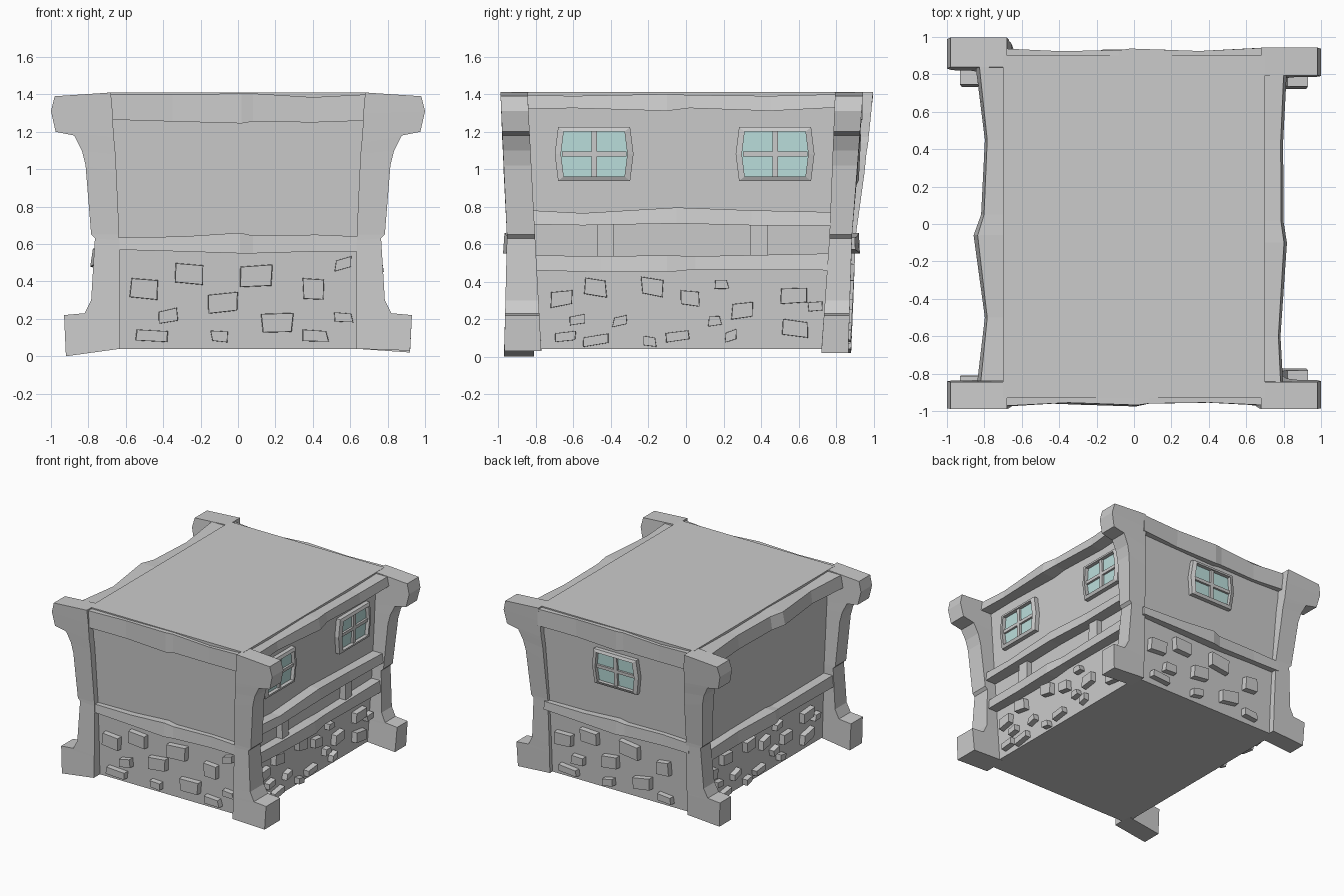
import bpy, random
from mathutils import Vector

if "Cube" in bpy.data.objects:
    bpy.data.objects.remove(bpy.data.objects["Cube"])

random.seed(4)
H = 1.41
# wall distance from the centre axis at the bottom and at the top
WALL = {"front": (0.89, 0.93), "right": (0.67, 0.70), "back": (0.83, 0.90), "left": (0.67, 0.70)}


def place(side, u, z, d):
    """u runs along the wall, z up, d outward from the wall surface."""
    lo, hi = WALL[side]
    d += lo + (hi - lo) * z / H
    return {"front": Vector((u, -d, z)), "right": Vector((d, u, z)),
            "back": Vector((-u, d, z)), "left": Vector((-d, -u, z))}[side]


def make(name, verts, faces, mat=None):
    import bmesh
    me = bpy.data.meshes.new(name)
    me.from_pydata(verts, [], faces)
    bm = bmesh.new()
    bm.from_mesh(me)
    bmesh.ops.recalc_face_normals(bm, faces=bm.faces)
    bm.to_mesh(me)
    bm.free()
    ob = bpy.data.objects.new(name, me)
    bpy.context.collection.objects.link(ob)
    if mat:
        me.materials.append(mat)
    return ob


def loft(rings, closed=False):
    """Skin equal-length rings; either cap the ends or close into a loop."""
    n, m = len(rings[0]), len(rings)
    verts = [p for r in rings for p in r]
    faces = []
    for i in range(m if closed else m - 1):
        a, b = i * n, (i + 1) % m * n
        faces += [(a + k, a + (k + 1) % n, b + (k + 1) % n, b + k) for k in range(n)]
    if not closed:
        faces += [tuple(range(n)), tuple(range((m - 1) * n, m * n))]
    return verts, faces


def slab(side, outline, d0, d1, taper=1.0):
    cu = sum(p[0] for p in outline) / len(outline)
    cz = sum(p[1] for p in outline) / len(outline)
    return loft([[place(side, u, z, d0) for u, z in outline],
                 [place(side, cu + (u - cu) * taper, cz + (z - cz) * taper, d1) for u, z in outline]])


def merge(parts):
    verts, faces = [], []
    for v, f in parts:
        o = len(verts)
        verts += v
        faces += [tuple(i + o for i in q) for q in f]
    return verts, faces


# House body, slightly wider at the top
rings = []
for z in (0.04, H):
    fy, by = place("front", 0, z, 0).y, place("back", 0, z, 0).y
    x = place("right", 0, z, 0).x
    rings.append([Vector((-x, fy, z)), Vector((x, fy, z)), Vector((x, by, z)), Vector((-x, by, z))])
make("house_body", *loft(rings))

# Corner posts: rows of inner x, inner z, outer x, outer z
ROWS = [(.63, .04, .92, .03), (.63, .21, .93, .22), (.63, .22, .82, .23), (.63, .28, .785, .30),
        (.635, .62, .765, .63), (.635, .65, .785, .65), (.65, .98, .815, 1.02), (.655, 1.08, .835, 1.10),
        (.66, 1.14, .875, 1.18), (.665, 1.17, .975, 1.20), (.67, 1.30, 1.0, 1.31), (.68, H, .98, 1.39)]


def post(name, sx, spans, drop):
    def span(z):
        a, b, t = (0, 1, z / .64) if z < .64 else (1, 2, (z - .64) / (H - .64))
        return [spans[a][k] + (spans[b][k] - spans[a][k]) * t for k in (0, 1)]
    rings = []
    for i, (xi, zi, xo, zo) in enumerate(ROWS):
        if i == 0:
            zo -= drop
        y0, y1 = span(zo)
        rings.append([Vector((sx * xi, y0, zi)), Vector((sx * xo, y0, zo)),
                      Vector((sx * xo, y1, zo)), Vector((sx * xi, y1, zi))])
    make(name, *loft(rings))


post("front_right_post", 1, [(-.97, -.77), (-.955, -.805), (-.99, -.845)], 0)
post("front_left_post", -1, [(-.97, -.81), (-.955, -.815), (-.99, -.845)], .03)
post("back_right_post", 1, [(.72, .865), (.765, .885), (.795, .945)], .01)
post("back_left_post", -1, [(.73, .88), (.775, .905), (.84, 1.0)], .01)


# Rough wooden beams: rows of position, lower z, upper z, depth
def beam(name, side, rows):
    rings = []
    for u, lo, hi, d in rows:
        rings.append([place(side, u, lo, -.04), place(side, u, lo, d),
                      place(side, u, hi, d * .85), place(side, u, hi, -.04)])
    make(name, *loft(rings))


TOP = [(-.69, 1.265, 1.40, .05), (-.35, 1.255, 1.40, .03), (.02, 1.245, 1.405, .045),
       (.08, 1.255, 1.405, .035), (.40, 1.25, 1.385, .03), (.69, 1.26, 1.40, .045)]
BELT = [(-.66, .57, .635, .045), (-.30, .56, .64, .06), (.01, .55, .66, .07),
        (.08, .55, .645, .055), (.42, .56, .65, .045), (.66, .56, .64, .05)]
for side in ("front", "back"):
    beam(side + "_top_beam", side, TOP)
    beam(side + "_belt_beam", side, BELT)
beam("right_top_beam", "right", [(-.87, 1.32, 1.395, .10), (-.60, 1.325, 1.39, .085), (-.10, 1.31, 1.40, .12),
                                 (.02, 1.325, 1.395, .10), (.45, 1.31, 1.39, .10), (.84, 1.33, 1.40, .12)])
beam("left_top_beam", "left", [(-.85, 1.30, 1.40, .15), (-.45, 1.28, 1.39, .10), (-.05, 1.29, 1.395, .12),
                               (.06, 1.30, 1.40, .16), (.50, 1.29, 1.39, .10), (.84, 1.30, 1.40, .14)])
beam("right_upper_belt", "right", [(-.83, .705, .78, .09), (-.55, .70, .765, .10), (-.05, .71, .795, .10),
                                   (.35, .70, .78, .09), (.80, .70, .77, .10)])
beam("right_lower_belt", "right", [(-.82, .46, .54, .08), (-.45, .45, .535, .09), (-.10, .45, .54, .10),
                                   (.05, .465, .535, .08), (.78, .46, .55, .09)])
beam("left_belt", "left", [(-.80, .48, .56, .09), (-.40, .47, .57, .08), (.05, .48, .575, .11),
                           (.12, .49, .565, .09), (.82, .48, .57, .09)])
for i, u in enumerate((-.43, .39)):
    beam("right_belt_strut_%d" % (i + 1), "right", [(u - .045, .52, .72, .055), (u + .045, .52, .72, .05)])

# Raised stones: centre along wall, z, width, height
LONG = [(-.665, .31, .12, .08), (-.485, .37, .12, .09), (-.18, .37, .11, .09), (.025, .31, .10, .08),
        (.19, .385, .07, .05), (.30, .245, .12, .08), (.57, .325, .14, .08), (.69, .27, .07, .05),
        (-.575, .195, .08, .05), (-.35, .19, .08, .05), (-.645, .105, .12, .05), (-.48, .085, .13, .05),
        (-.195, .08, .07, .05), (-.045, .11, .12, .05), (.15, .19, .07, .05), (.24, .11, .07, .05),
        (.58, .15, .13, .08)]
SHORT = [(-.50, .36, .15, .10), (-.26, .44, .16, .10), (-.08, .285, .15, .10), (.095, .43, .17, .11),
         (-.375, .215, .10, .07), (.405, .36, .12, .11), (.565, .495, .09, .06), (.21, .18, .17, .10),
         (-.465, .11, .17, .06), (-.10, .105, .09, .06), (.415, .11, .13, .06), (.565, .21, .09, .05)]


def stones(side, table):
    parts = []
    for u, z, w, h in table:
        j = lambda: random.uniform(-.008, .008)
        tilt = random.uniform(-.012, .012)
        quad = [(u + sx * w / 2 + j(), z + sz * h / 2 + sx * tilt + j() / 2)
                for sx, sz in ((-1, -1), (1, -1), (1, 1), (-1, 1))]
        parts.append(slab(side, quad, -.02, .045, .95))
    make(side + "_wall_stones", *merge(parts))


stones("front", SHORT)
stones("back", SHORT[:6] + SHORT[7:11])
stones("right", LONG)
stones("left", LONG)

# Windows: bulging frame, cross bars and teal glass
glass = bpy.data.materials.new("window_glass")
glass.diffuse_color = (.50, .74, .72, 1)
glass.use_nodes = True
glass.node_tree.nodes["Principled BSDF"].inputs["Base Color"].default_value = glass.diffuse_color


def window(name, side, u, z):
    def hexagon(w, h, bulge):
        return [(u - w, z - h), (u + w, z - h), (u + w + bulge, z),
                (u + w, z + h), (u - w, z + h), (u - w - bulge, z)]
    outer, inner = hexagon(.192, .143, .018), hexagon(.162, .12, .015)
    rings = [[place(side, *a, -.01), place(side, *a, .035), place(side, *b, .045), place(side, *b, -.01)]
             for a, b in zip(outer, inner)]
    make(name + "_frame", *loft(rings, closed=True))
    box = lambda w, h: [(u - w, z - h), (u + w, z - h), (u + w, z + h), (u - w, z + h)]
    make(name + "_bars", *merge([slab(side, box(.015, .125), 0, .033), slab(side, box(.172, .013), 0, .032)]))
    make(name + "_glass", *slab(side, hexagon(.166, .124, .015), -.01, .015), glass)


window("right_front_window", "right", -.49, 1.08)
window("right_back_window", "right", .475, 1.08)
window("back_window", "back", 0, 1.06)
